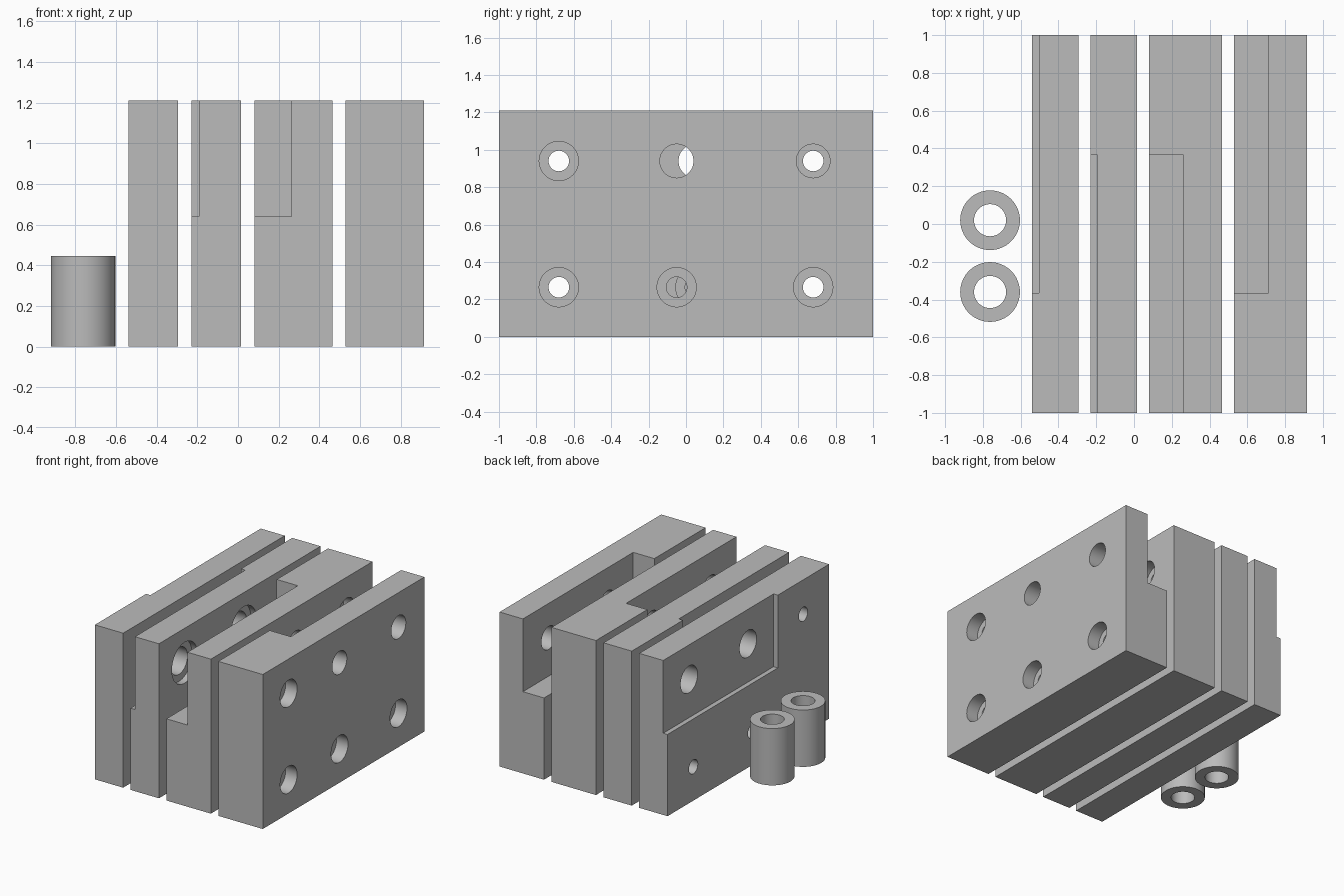
import bpy, math

if "Cube" in bpy.data.objects:
    bpy.data.objects.remove(bpy.data.objects["Cube"])

HEIGHT = 1.21
BOLT_R, HEAD_R, PIN_R = 0.055, 0.105, 0.09

steel = bpy.data.materials.new("plain_grey")
steel.diffuse_color = (0.5, 0.5, 0.5, 1)
steel.use_nodes = True
steel.node_tree.nodes["Principled BSDF"].inputs["Base Color"].default_value = steel.diffuse_color


def box(name, x0, x1, y0, y1, z0, z1):
    bpy.ops.mesh.primitive_cube_add(size=1, location=((x0 + x1) / 2, (y0 + y1) / 2, (z0 + z1) / 2))
    ob = bpy.context.object
    ob.name = name
    ob.scale = (x1 - x0, y1 - y0, z1 - z0)
    bpy.ops.object.transform_apply(location=True, rotation=False, scale=True)
    return ob


def rod(x0, x1, y, z, r):
    bpy.ops.mesh.primitive_cylinder_add(vertices=48, radius=r, depth=x1 - x0,
                                        location=((x0 + x1) / 2, y, z), rotation=(0, math.pi / 2, 0))
    return bpy.context.object


def cut(target, cutter):
    mod = target.modifiers.new("cut", 'BOOLEAN')
    mod.operation, mod.solver, mod.object = 'DIFFERENCE', 'EXACT', cutter
    bpy.context.view_layer.objects.active = target
    bpy.ops.object.modifier_apply(modifier=mod.name)
    bpy.data.objects.remove(cutter, do_unlink=True)


def finish(ob):
    ob.data.materials.clear()
    ob.data.materials.append(steel)
    bpy.ops.object.select_all(action='DESELECT')
    ob.select_set(True)
    bpy.context.view_layer.objects.active = ob
    bpy.ops.object.shade_smooth_by_angle(angle=math.radians(30))


def plate(name, x0, x1, recess, side, pin_r, head_depth=0, bush_depth=0):
    """Block with an upper corner recess on its left face; side=1 opens it to the back."""
    ob = box(name, x0, x1, -1, 1, 0, HEIGHT)
    y0, y1 = sorted((-0.365 * side, 1.2 * side))
    cut(ob, box("recess_cutter", x0 - 0.1, x0 + recess, y0, y1, 0.64, HEIGHT + 0.1))
    for z in (0.265, 0.94):
        for y in (-0.68, -0.05, 0.68):
            # The two upper holes inside the recess are wide, the rest are bolt holes
            wide = z > 0.5 and y > -0.5
            cut(ob, rod(x0 - 0.1, x1 + 0.1, y * side, z, pin_r if wide else BOLT_R))
            if wide and bush_depth:
                cut(ob, rod(x1 - bush_depth, x1 + 0.1, y * side, z, 0.16))
            if not wide and head_depth:
                cut(ob, rod(x1 - head_depth, x1 + 0.1, y * side, z, HEAD_R))
    finish(ob)


# Two thin plates and two thick plates
plate("thin_plate_left", -0.54, -0.295, 0.037, 1, 0.105, bush_depth=0.05)
plate("thin_plate_right", -0.23, 0.015, 0.037, -1, 0.105, bush_depth=0.05)
plate("thick_plate_left", 0.08, 0.465, 0.183, -1, PIN_R, head_depth=0.1)
plate("thick_plate_right", 0.53, 0.915, 0.183, 1, PIN_R, head_depth=0.1)

# Bushings standing beside the plates
for name, y in (("bushing_back", 0.02), ("bushing_front", -0.36)):
    bpy.ops.mesh.primitive_cylinder_add(vertices=64, radius=0.158, depth=0.445, location=(-0.762, y, 0.2225))
    bushing = bpy.context.object
    bushing.name = name
    bpy.ops.mesh.primitive_cylinder_add(vertices=64, radius=0.085, depth=1, location=(-0.762, y, 0.2225))
    cut(bushing, bpy.context.object)
    finish(bushing)
